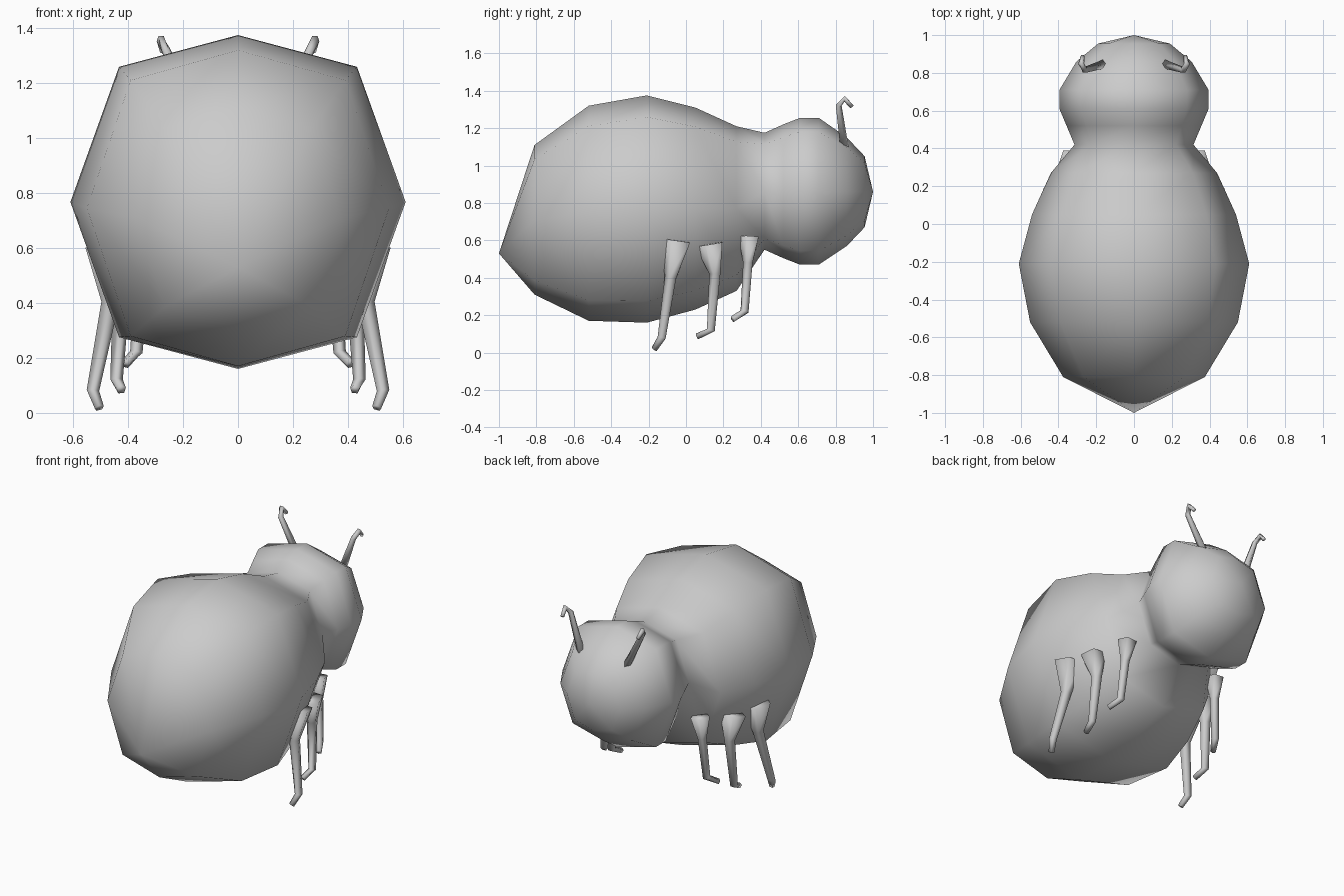
import bpy, bmesh, math
from mathutils import Vector

if "Cube" in bpy.data.objects:
    bpy.data.objects.remove(bpy.data.objects["Cube"])


def finish(bm, name):
    bmesh.ops.recalc_face_normals(bm, faces=bm.faces)
    me = bpy.data.meshes.new(name)
    bm.to_mesh(me)
    bm.free()
    for p in me.polygons:
        p.use_smooth = True
    ob = bpy.data.objects.new(name, me)
    bpy.context.collection.objects.link(ob)
    return ob


def bridge(bm, rings):
    for a, b in zip(rings, rings[1:]):
        n = len(a)
        for i in range(n):
            bm.faces.new((a[i], a[(i + 1) % n], b[(i + 1) % n], b[i]))


def fan(bm, ring, tip):
    t = bm.verts.new(tip)
    for i in range(len(ring)):
        bm.faces.new((ring[i], ring[(i + 1) % len(ring)], t))


def tube(name, pts, sides=5):
    # tapered tube through (x, y, z, radius), drawn on both sides
    bm = bmesh.new()
    for s in (1, -1):
        ps = [Vector((p[0] * s, p[1], p[2])) for p in pts]
        rings = []
        for i, p in enumerate(ps):
            d = (ps[min(i + 1, len(ps) - 1)] - ps[max(i - 1, 0)]).normalized()
            u = d.cross(Vector((1, 0, 0))).normalized()
            v = d.cross(u)
            r = pts[i][3]
            rings.append([bm.verts.new(p + r * (u * math.cos(k * math.tau / sides)
                                               + v * math.sin(k * math.tau / sides)))
                          for k in range(sides)])
        bridge(bm, rings)
        bm.faces.new(rings[0])
        bm.faces.new(rings[-1])
    return finish(bm, name)


# body and head: one eight-sided loft along y (y, half width, bottom, top)
sections = [(-0.81, 0.375, 0.31, 1.11), (-0.52, 0.55, 0.17, 1.32),
            (-0.21, 0.61, 0.16, 1.375), (0.05, 0.54, 0.23, 1.31),
            (0.27, 0.44, 0.33, 1.21), (0.42, 0.315, 0.55, 1.175),
            (0.52, 0.357, 0.505, 1.22), (0.61, 0.395, 0.47, 1.255),
            (0.71, 0.395, 0.47, 1.255), (0.86, 0.305, 0.57, 1.15),
            (0.955, 0.19, 0.67, 1.05)]
bm = bmesh.new()
rings = []
for y, w, lo, hi in sections:
    c, h = (lo + hi) / 2, (hi - lo) / 2
    outline = [(0, 1), (0.71, 0.81), (1, 0), (0.71, -0.81),
               (0, -1), (-0.71, -0.81), (-1, 0), (-0.71, 0.81)]
    rings.append([bm.verts.new((w * x, y, c + h * z)) for x, z in outline])
bridge(bm, rings)
fan(bm, rings[0], (0, -1, 0.53))
fan(bm, rings[-1], (0, 1, 0.86))
finish(bm, "body_and_head")

# three pairs of legs, flaring where they leave the body
tube("rear_legs", [(0.47, -0.05, 0.60, 0.09), (0.465, -0.08, 0.40, 0.034),
                   (0.528, -0.128, 0.08, 0.024), (0.505, -0.168, 0.018, 0.018)])
tube("middle_legs", [(0.43, 0.13, 0.58, 0.08), (0.425, 0.157, 0.42, 0.033),
                     (0.442, 0.135, 0.12, 0.024), (0.425, 0.06, 0.085, 0.018)])
tube("front_legs", [(0.34, 0.34, 0.62, 0.06), (0.35, 0.333, 0.48, 0.028),
                    (0.37, 0.315, 0.22, 0.024), (0.41, 0.25, 0.178, 0.018)])

# hooked antennae
tube("antennae", [(0.15, 0.85, 1.06, 0.026), (0.262, 0.815, 1.32, 0.017),
                  (0.28, 0.848, 1.358, 0.017), (0.272, 0.888, 1.315, 0.012)])
